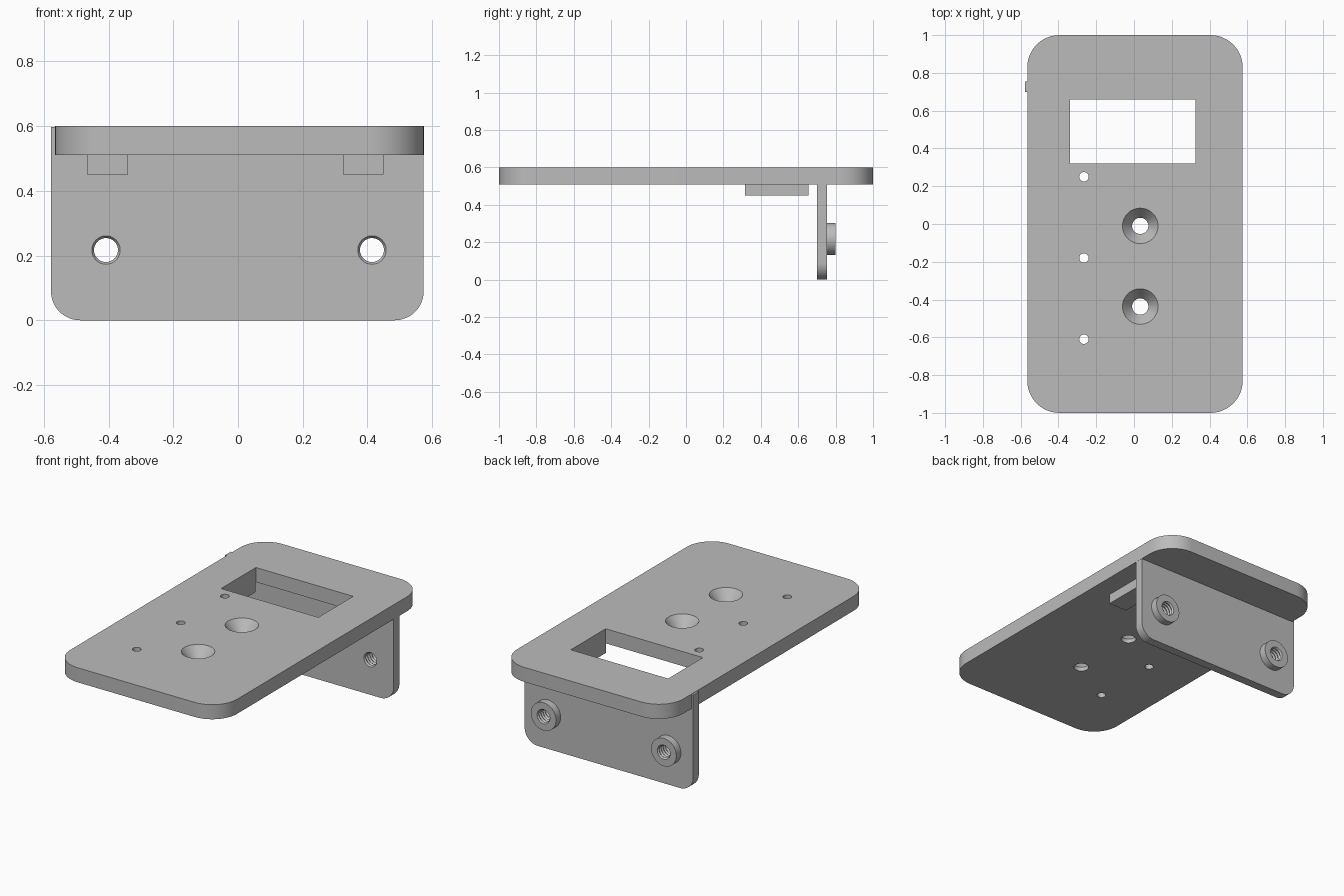
import bpy, bmesh, math
from mathutils import Matrix, Vector

if "Cube" in bpy.data.objects:
    bpy.data.objects.remove(bpy.data.objects["Cube"], do_unlink=True)

grey = bpy.data.materials.new("plain_grey")
grey.use_nodes = True
COLOUR = (0.5, 0.5, 0.5, 1)
grey.diffuse_color = COLOUR
grey.node_tree.nodes["Principled BSDF"].inputs["Base Color"].default_value = COLOUR

ALONG_Y = Matrix.Rotation(-math.pi / 2, 4, 'X')   # turns local z to +y


def finish(bm, name):
    bmesh.ops.recalc_face_normals(bm, faces=bm.faces)
    mesh = bpy.data.meshes.new(name)
    bm.to_mesh(mesh)
    bm.free()
    mesh.materials.append(grey)
    ob = bpy.data.objects.new(name, mesh)
    bpy.context.collection.objects.link(ob)
    return ob


def box(name, lo, hi, round_edges=None, radius=0):
    """Box between two corners; edges picked by round_edges get a radius."""
    lo, hi = Vector(lo), Vector(hi)
    bm = bmesh.new()
    bmesh.ops.create_cube(bm, size=1)
    for v in bm.verts:
        v.co = (lo + hi) / 2 + Vector(c * s for c, s in zip(v.co, hi - lo))
    if round_edges:
        edges = [e for e in bm.edges if round_edges(e.verts[0].co, e.verts[1].co)]
        bmesh.ops.bevel(bm, geom=edges, offset=radius, offset_type='OFFSET',
                        segments=12, profile=0.5, affect='EDGES')
    return finish(bm, name)


def lathe(name, profile, matrix, sides=40):
    """Closed solid turned from (radius, height) points."""
    bm = bmesh.new()
    rings = []
    for r, h in profile:
        angles = [2 * math.pi * i / sides for i in range(sides)]
        rings.append([bm.verts.new(matrix @ Vector((r * math.cos(a), r * math.sin(a), h)))
                      for a in angles])
    for a, b in zip(rings, rings[1:]):
        for i in range(sides):
            j = (i + 1) % sides
            bm.faces.new((a[i], a[j], b[j], b[i]))
    bm.faces.new(rings[0])
    bm.faces.new(rings[-1])
    return finish(bm, name)


def boolean(ob, tool, operation='DIFFERENCE', keep=False):
    mod = ob.modifiers.new(operation.lower(), 'BOOLEAN')
    mod.operation, mod.solver, mod.object = operation, 'EXACT', tool
    bpy.context.view_layer.objects.active = ob
    bpy.ops.object.modifier_apply(modifier=mod.name)
    if not keep:
        bpy.data.objects.remove(tool, do_unlink=True)


BOTTOM, TOP = 0.51, 0.6

# Top plate with rounded corners
plate = box("top_plate", (-0.565, -1, BOTTOM), (0.575, 1, TOP),
            lambda a, b: abs(a.z - b.z) > 0.01, 0.17)

# Rectangular window
boolean(plate, box("window_cutter", (-0.34, 0.32, 0.4), (0.325, 0.66, 0.7)))

# Small pilot holes
for y in (0.25, -0.18, -0.61):
    boolean(plate, lathe("pilot_cutter", [(0.025, 0.4), (0.025, 0.7)],
                         Matrix.Translation((-0.265, y, 0)), 24))

# Countersunk screw holes
sink = [(0.043, 0.4), (0.043, 0.535), (0.094, TOP), (0.094, 0.7)]
for y in (-0.01, -0.437):
    boolean(plate, lathe("countersink_cutter", sink, Matrix.Translation((0.033, y, 0))))

# Upright bracket, rounded at its lower corners
bracket = box("upright_bracket", (-0.578, 0.70, 0), (0.574, 0.755, 0.598),
              lambda a, b: a.z < 0.01 and b.z < 0.01 and abs(a.y - b.y) > 0.01, 0.09)

# Round bosses behind the bracket, with ridged bores running through both
for side, x in (("right", -0.408), ("left", 0.414)):
    place = Matrix.Translation((x, 0, 0.217)) @ ALONG_Y
    boss = lathe(side + "_boss", [(0.086, 0.755), (0.086, 0.80)], place)
    ridges = [(0.037 + 0.007 * (i % 2), 0.69 + 0.01 * i) for i in range(13)]
    bore = lathe("bore_cutter", ridges, place, 32)
    boolean(bracket, bore, keep=True)
    boolean(boss, bore)

# Support rails under the window sides
rails = (("right", -0.467, -0.34), ("left", 0.325, 0.45))
for side, x0, x1 in rails:
    box(side + "_window_rail", (x0, 0.315, 0.45), (x1, 0.655, BOTTOM))

# Smooth round surfaces, sharp edges elsewhere
for ob in bpy.context.scene.objects:
    ob.select_set(ob.type == 'MESH')
bpy.context.view_layer.objects.active = plate
bpy.ops.object.shade_smooth_by_angle(angle=math.radians(25))
